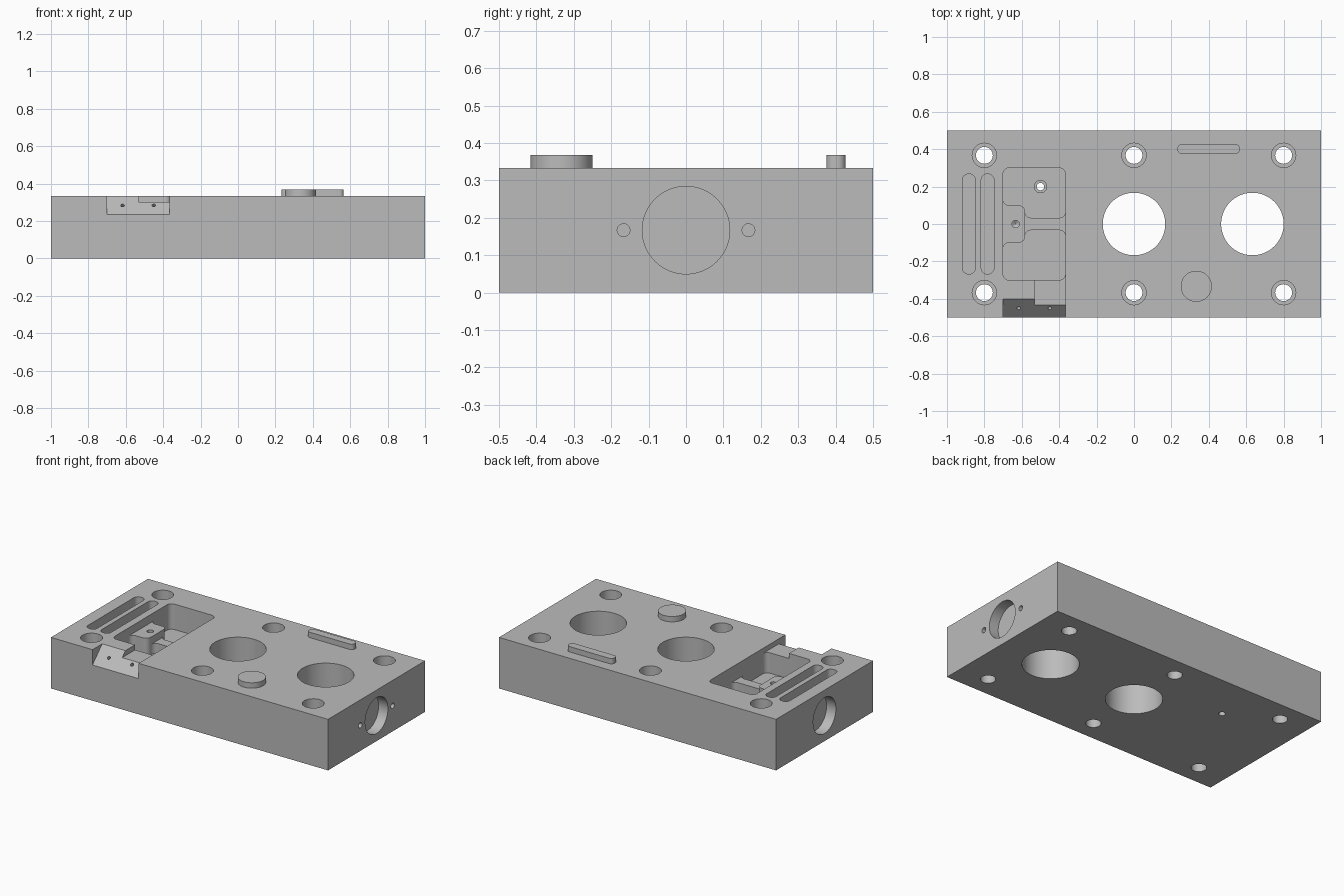
import bpy, bmesh, math
from mathutils import Vector

if "Cube" in bpy.data.objects:
    bpy.data.objects.remove(bpy.data.objects["Cube"])

TOP = 0.333
grey = bpy.data.materials.new("machined_grey")
grey.diffuse_color = (0.5, 0.5, 0.5, 1)
grey.use_nodes = True
grey.node_tree.nodes["Principled BSDF"].inputs["Base Color"].default_value = grey.diffuse_color


def make_object(name, bm):
    bmesh.ops.recalc_face_normals(bm, faces=bm.faces)
    mesh = bpy.data.meshes.new(name)
    bm.to_mesh(mesh)
    bm.free()
    mesh.materials.append(grey)
    ob = bpy.data.objects.new(name, mesh)
    bpy.context.collection.objects.link(ob)
    return ob


def rounded(points, steps=8):
    """Outline from (x, y, corner radius) for right-angled corners."""
    out = []
    n = len(points)
    for i, (x, y, r) in enumerate(points):
        p = Vector((x, y))
        if r == 0:
            out.append(p)
            continue
        a = (Vector(points[i - 1][:2]) - p).normalized() * r
        b = (Vector(points[(i + 1) % n][:2]) - p).normalized() * r
        for k in range(steps + 1):
            t = k / steps * math.pi / 2
            out.append(p + a * (1 - math.sin(t)) + b * (1 - math.cos(t)))
    return out


def prism(name, outline, z0, z1):
    bm = bmesh.new()
    face = bm.faces.new([bm.verts.new((p[0], p[1], z0)) for p in outline])
    ext = bmesh.ops.extrude_face_region(bm, geom=[face])["geom"]
    verts = [v for v in ext if isinstance(v, bmesh.types.BMVert)]
    bmesh.ops.translate(bm, vec=(0, 0, z1 - z0), verts=verts)
    return make_object(name, bm)


def rect(name, x0, x1, y0, y1, z0, z1, r=0):
    pts = [(x0, y0, r), (x1, y0, r), (x1, y1, r), (x0, y1, r)]
    return prism(name, rounded(pts), z0, z1)


def rod(name, start, end, r1, r2=None, seg=64):
    """Cylinder or cone between two points."""
    a, b = Vector(start), Vector(end)
    bm = bmesh.new()
    bmesh.ops.create_cone(bm, cap_ends=True, segments=seg, radius1=r1,
                          radius2=r1 if r2 is None else r2, depth=(b - a).length)
    rot = (b - a).to_track_quat('Z', 'Y').to_matrix()
    bmesh.ops.rotate(bm, cent=(0, 0, 0), matrix=rot, verts=bm.verts)
    bmesh.ops.translate(bm, vec=(a + b) / 2, verts=bm.verts)
    return make_object(name, bm)


def combine(target, tool, operation='DIFFERENCE'):
    mod = target.modifiers.new("cut", 'BOOLEAN')
    mod.operation, mod.solver, mod.object = operation, 'EXACT', tool
    deps = bpy.context.evaluated_depsgraph_get()
    mesh = bpy.data.meshes.new_from_object(target.evaluated_get(deps))
    target.modifiers.clear()
    target.data = mesh
    bpy.data.objects.remove(tool, do_unlink=True)


block = rect("block", -1, 1, -0.5, 0.5, 0, TOP)


def cut(tool):
    combine(block, tool)


# Counterbored mounting holes
for x in (-0.8, 0, 0.8):
    for y in (-0.367, 0.367):
        cut(rod("bolt_hole", (x, y, -0.1), (x, y, 0.4), 0.045, seg=40))
        cut(rod("counterbore", (x, y, 0.2), (x, y, 0.4), 0.065, seg=48))

# Large through bores
for x in (0, 0.633):
    cut(rod("large_bore", (x, 0, -0.1), (x, 0, 0.5), 0.167, seg=96))

# Shallow round recesses in both ends, with pin holes on the right
for s in (-1, 1):
    cut(rod("end_recess", (s * 0.933, 0, 0.167), (s * 1.1, 0, 0.167), 0.117, seg=72))
    cut(rod("pin_hole", (0.933, s * 0.167, 0.167), (1.1, s * 0.167, 0.167), 0.017, seg=32))

# Two parallel slots
for x in (-0.883, -0.783):
    cut(rect("slot", x - 0.034, x + 0.034, -0.267, 0.267, 0.266, 0.4, 0.031))

# Pocket with a T-shaped island: raised block plus a lower rail
L, R, M = -0.7, -0.367, -0.583
pocket = rect("pocket", L, R, -0.3, 0.3, 0.167, 0.4, 0.033)
half = [(-0.8, 0.16, 0), (L - 0.001, 0.16, 0), (L - 0.001, 0.1, 0.033),
        (M, 0.1, 0.033), (M, 0.033, 0.033), (R + 0.001, 0.033, 0.033),
        (R + 0.001, 0.1, 0), (-0.3, 0.1, 0)]
tee = half + [(x, -y, r) for x, y, r in reversed(half)]
combine(pocket, prism("island", rounded(tee), 0.1, 0.28))
combine(pocket, rect("rail_top", M + 0.0005, R, -0.08, 0.08, 0.233, 0.39), 'UNION')
cut(pocket)

# Sloped front notch, with a shallow channel leading into the pocket
bm = bmesh.new()
profile = [(-0.55, 0.183), (-0.35, 0.383), (-0.55, 0.383)]
face = bm.faces.new([bm.verts.new((L, y, z)) for y, z in profile])
ext = bmesh.ops.extrude_face_region(bm, geom=[face])["geom"]
bmesh.ops.translate(bm, vec=(R - L, 0, 0),
                    verts=[v for v in ext if isinstance(v, bmesh.types.BMVert)])
cut(make_object("front_slope", bm))
cut(rect("channel", -0.533, R, -0.45, -0.25, 0.3, 0.4))
for x in (-0.617, -0.45):
    cut(rod("slope_hole", (x, -0.415, 0.248), (x, -0.48, 0.313), 0.01, seg=24))

# Holes in the pocket floor and on the island
cut(rod("floor_hole", (-0.5, 0.2, -0.1), (-0.5, 0.2, 0.3), 0.02, seg=32))
cut(rod("floor_counterbore", (-0.5, 0.2, 0.133), (-0.5, 0.2, 0.3), 0.033, seg=32))
cut(rod("island_hole", (-0.633, 0, 0.2), (-0.633, 0, 0.32), 0.02, seg=32))
cut(rod("island_hole_tip", (-0.633, 0, 0.188), (-0.633, 0, 0.201), 0.001, 0.02, seg=32))

# Raised round boss and raised bar
boss = rod("round_boss", (0.333, -0.333, 0.32), (0.333, -0.333, 0.368), 0.083, seg=72)
bar = rect("raised_bar", 0.233, 0.565, 0.375, 0.427, 0.32, 0.368, 0.022)

# Smooth the curved walls only
for ob in (block, boss, bar):
    bpy.ops.object.select_all(action='DESELECT')
    ob.select_set(True)
    bpy.context.view_layer.objects.active = ob
    bpy.ops.object.shade_smooth_by_angle(angle=math.radians(30))
